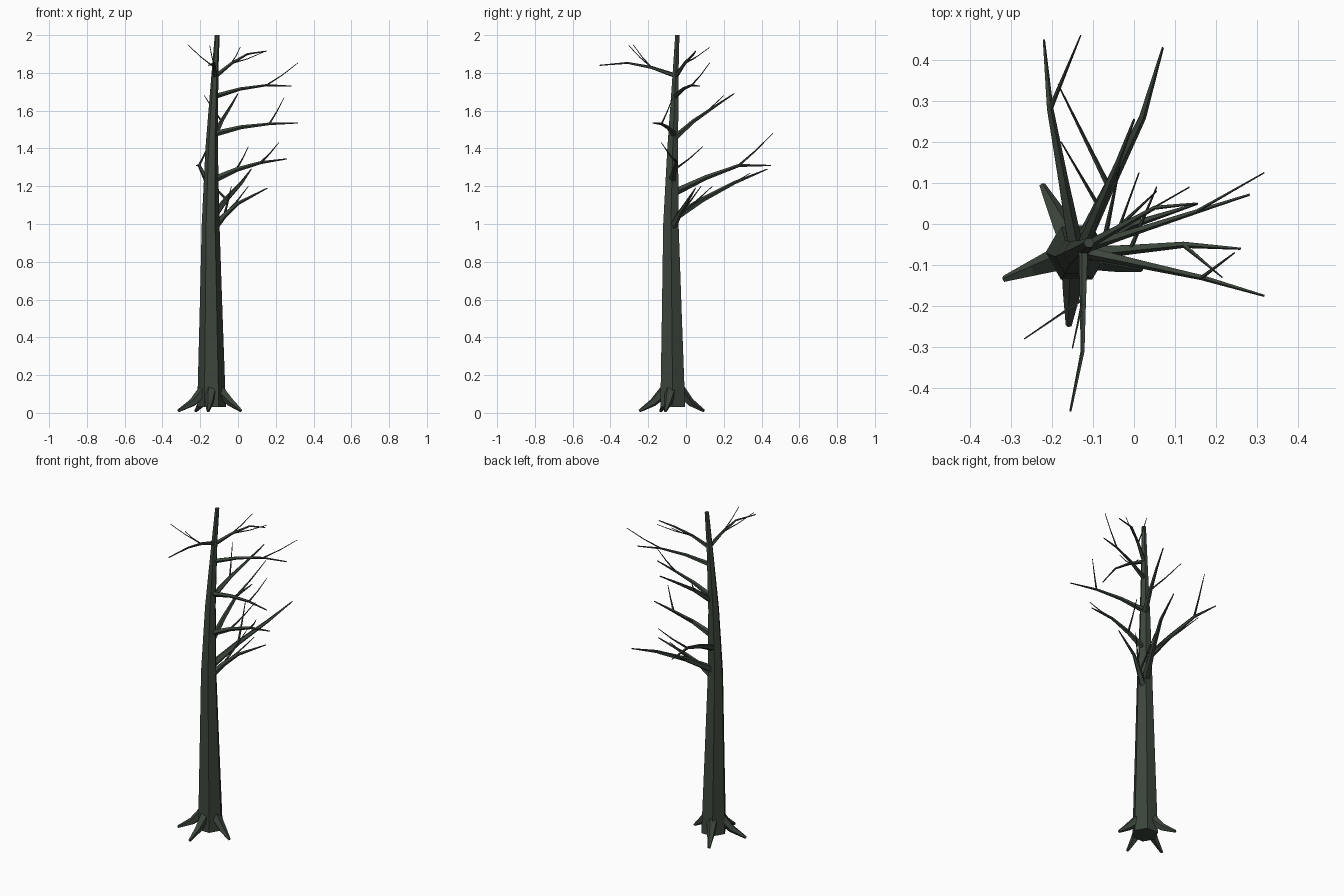
import bpy, bmesh, math
from mathutils import Vector

if "Cube" in bpy.data.objects:
    bpy.data.objects.remove(bpy.data.objects["Cube"])

bark = bpy.data.materials.new("dark_bark")
bark.diffuse_color = (0.045, 0.060, 0.045, 1)
bark.use_nodes = True
bark.node_tree.nodes["Principled BSDF"].inputs["Base Color"].default_value = bark.diffuse_color


def add_tube(bm, pts, radii, sides, flat=False):
    """Tapered faceted tube along a path; flat keeps every ring horizontal."""
    rings = []
    for i, p in enumerate(pts):
        t = (pts[min(i + 1, len(pts) - 1)] - pts[max(i - 1, 0)]).normalized()
        u, v = Vector((1, 0, 0)), Vector((0, 1, 0))
        if not flat:
            u = t.cross(Vector((0, 0, 1))).normalized()
            v = u.cross(t)
        angles = [2 * math.pi * k / sides for k in range(sides)]
        rings.append([bm.verts.new(p + radii[i] * (math.cos(a) * u + math.sin(a) * v))
                      for a in angles])
    for a, b in zip(rings, rings[1:]):
        for k in range(sides):
            n = (k + 1) % sides
            bm.faces.new((a[k], a[n], b[n], b[k]))
    bm.faces.new(rings[0][::-1])
    bm.faces.new(rings[-1])


def make(name, tubes, sides, flat=False):
    bm = bmesh.new()
    for pts, radii in tubes:
        add_tube(bm, pts, radii, sides, flat)
    bmesh.ops.recalc_face_normals(bm, faces=bm.faces)
    me = bpy.data.meshes.new(name)
    bm.to_mesh(me)
    bm.free()
    me.materials.append(bark)
    bpy.context.collection.objects.link(bpy.data.objects.new(name, me))


# trunk: six sides, slightly bowed, cut flat at the top
foot, waist = Vector((-.14, -.07, .03)), Vector((-.145, -.08, 1))
upper, top = Vector((-.122, -.055, 1.8)), Vector((-.11, -.046, 2))
bend = waist.lerp(upper, .5) + Vector((-.006, -.003, 0))
make("trunk", [([foot, foot.lerp(waist, .5), waist, bend, upper, top],
                [.076, .061, .047, .033, .018, .013])], 6, flat=True)

# roots: four, splayed around the base
roots = []
for deg, reach in ((117, .185), (200, .188), (264, .178), (346, .163)):
    out = Vector((math.cos(math.radians(deg)), math.sin(math.radians(deg)), 0))
    base = Vector((foot.x, foot.y, 0))
    path = [base + out * r + Vector((0, 0, z))
            for r, z in ((.045, .115), (.105, .055), (reach, .01))]
    roots.append((path, [.032, .022, .008]))
make("roots", roots, 5)


def limb(name, z, elbow, tip, *twigs):
    """Limb leaving the trunk at height z; twigs fork at the knee (1) or elbow (2)."""
    start = waist.lerp(upper, (z - 1) / .8)
    elbow, tip = Vector(elbow), Vector(tip)
    knee = start.lerp(elbow, .5) + Vector((0, 0, .01))
    r = .023 - .013 * (z - 1)
    main = [start, knee, elbow, tip]
    tubes = [(main, [r, r * .65, r * .42, .003])]
    for fork, end in twigs:
        a, b = main[fork], Vector(end)
        mid = a.lerp(b, .5) - Vector((0, 0, .006))
        tubes.append(([a, mid, b], [r * .32, r * .2, .0018]))
    make(name, tubes, 5)


# limbs, lowest first
limb("limb_low_right", .96, (0, 0, 1.11), (.155, .05, 1.19),
     (1, (.055, .08, 1.2)), (1, (-.035, .14, 1.2)))
limb("limb_back_low", 1.02, (.02, .26, 1.22), (.07, .43, 1.29),
     (1, (-.185, .34, 1.27)))
limb("limb_back_left", 1.16, (-.205, .28, 1.31), (-.22, .45, 1.31),
     (2, (-.13, .46, 1.48)))
limb("limb_mid_right", 1.23, (.12, -.05, 1.325), (.26, -.06, 1.345),
     (2, (.215, -.13, 1.43)), (1, (.055, .09, 1.41)))
limb("limb_back_high", 1.45, (-.04, .15, 1.62), (0, .255, 1.69),
     (1, (-.178, .2, 1.68)))
limb("limb_front_right", 1.475, (.165, -.13, 1.53), (.318, -.175, 1.535),
     (2, (.245, -.07, 1.67)))
limb("limb_high_right", 1.675, (.15, .03, 1.735), (.282, .072, 1.73),
     (2, (.317, .125, 1.853)))
limb("limb_top_front", 1.785, (-.125, -.31, 1.853), (-.155, -.457, 1.84),
     (1, (-.267, -.28, 1.95)), (1, (-.15, -.303, 1.945)))
limb("limb_top_right", 1.78, (.05, .04, 1.9), (.15, .05, 1.915),
     (1, (.012, .125, 1.935)), (1, (.135, .09, 1.91)))
